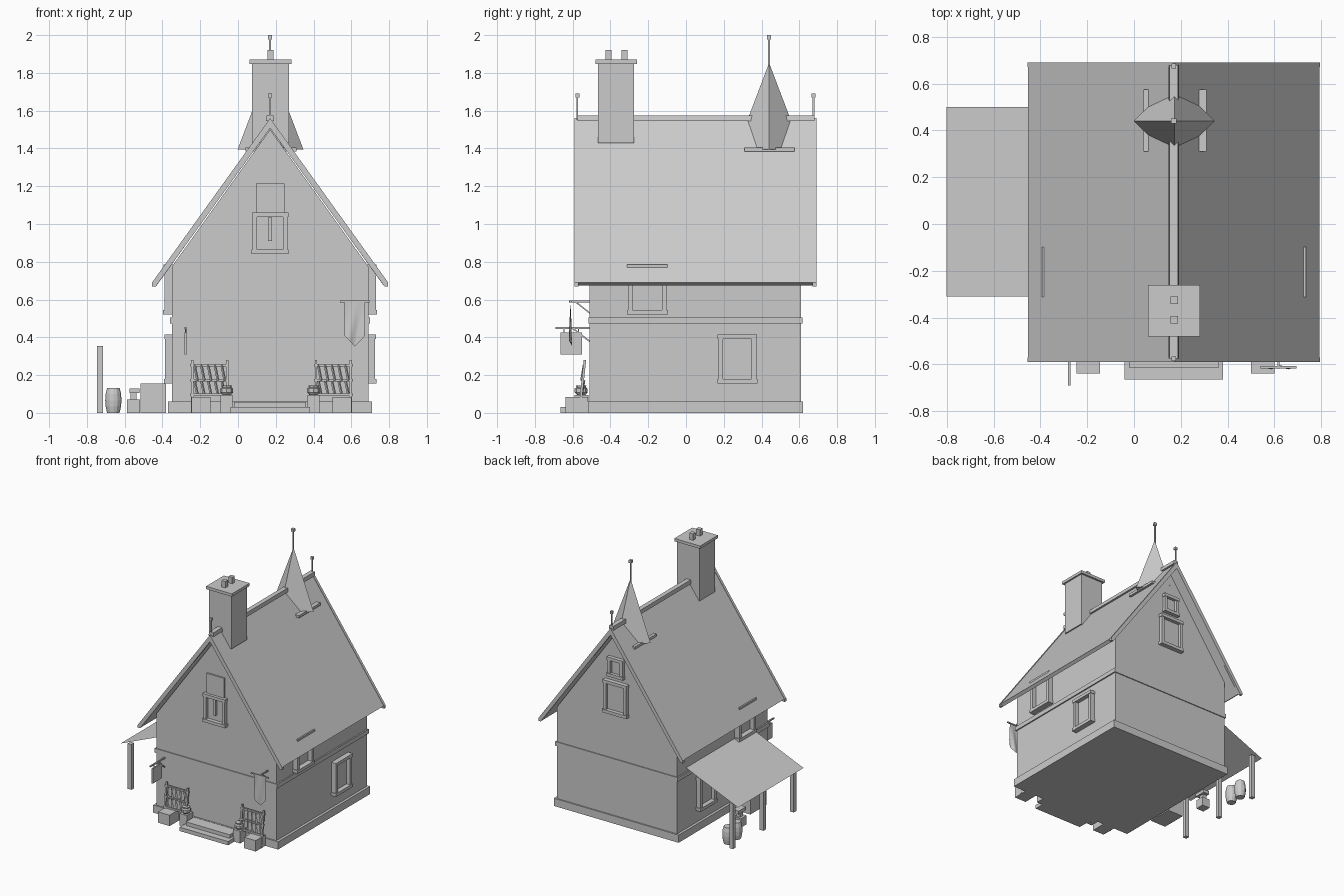
import bpy, bmesh, math
from mathutils import Vector

if "Cube" in bpy.data.objects:
    bpy.data.objects.remove(bpy.data.objects["Cube"])

grey = bpy.data.materials.new("plain_grey")
grey.diffuse_color = (0.6, 0.6, 0.6, 1)
grey.use_nodes = True
grey.node_tree.nodes["Principled BSDF"].inputs["Base Color"].default_value = grey.diffuse_color
CX = 0.17  # house centre line


def finish(name, bm):
    bmesh.ops.recalc_face_normals(bm, faces=bm.faces)
    me = bpy.data.meshes.new(name)
    bm.to_mesh(me)
    bm.free()
    ob = bpy.data.objects.new(name, me)
    bpy.context.collection.objects.link(ob)
    me.materials.append(grey)
    return ob


def box(name, x0, x1, y0, y1, z0, z1):
    bm = bmesh.new()
    bmesh.ops.create_cube(bm, size=1)
    for v in bm.verts:
        v.co = Vector(((x0 + x1) / 2 + v.co.x * (x1 - x0),
                       (y0 + y1) / 2 + v.co.y * (y1 - y0),
                       (z0 + z1) / 2 + v.co.z * (z1 - z0)))
    return finish(name, bm)


def prism(name, profile, y0, y1):
    """Extrude an (x, z) profile along y."""
    bm = bmesh.new()
    f = bm.faces.new([bm.verts.new((x, y0, z)) for x, z in profile])
    r = bmesh.ops.extrude_face_region(bm, geom=[f])
    for v in r["geom"]:
        if isinstance(v, bmesh.types.BMVert):
            v.co.y = y1
    return finish(name, bm)


def bar(name, a, b, w):
    """Square bar between two points."""
    a, b = Vector(a), Vector(b)
    bm = bmesh.new()
    bmesh.ops.create_cube(bm, size=1)
    q = (b - a).to_track_quat('Z', 'Y')
    for v in bm.verts:
        v.co = (a + b) / 2 + q @ Vector((v.co.x * w, v.co.y * w, v.co.z * (b - a).length))
    return finish(name, bm)


def lathe(name, rings, n, x, y, turn=0.0):
    """Stack of (radius, z) rings with n sides."""
    bm = bmesh.new()
    loops = []
    for r, z in rings:
        loops.append([bm.verts.new((x + r * math.cos(turn + 2 * math.pi * i / n),
                                    y + r * math.sin(turn + 2 * math.pi * i / n), z))
                      for i in range(n)])
    for lo, hi in zip(loops, loops[1:]):
        for i in range(n):
            j = (i + 1) % n
            bm.faces.new((lo[i], lo[j], hi[j], hi[i]))
    bm.faces.new(loops[0])
    bm.faces.new(loops[-1])
    return finish(name, bm)


def window(name, axis, side, wall, c, w, z0, z1, depth, f=0.024):
    """Frame, pane and sill on a wall; axis is the wall normal."""
    def part(n, a0, a1, h0, h1, d):
        d0, d1 = sorted((wall - side * 0.02, wall + side * d))
        if axis == 'x':
            box(name + n, d0, d1, a0, a1, h0, h1)
        else:
            box(name + n, a0, a1, d0, d1, h0, h1)
    a0, a1 = c - w / 2, c + w / 2
    part("_jamb_a", a0, a0 + f, z0, z1, depth)
    part("_jamb_b", a1 - f, a1, z0, z1, depth)
    part("_head", a0 - 0.004, a1 + 0.004, z1 - f, z1, depth + 0.004)
    part("_sill", a0 - 0.006, a1 + 0.006, z0, z0 + f, depth + 0.006)
    part("_pane", a0 + f, a1 - f, z0 + f, z1 - f, 0.006)


# Walls with gables, plinth and storey band
prism("walls", [(-0.35, 0.05), (0.69, 0.05), (0.69, 0.775), (CX, 1.50), (-0.35, 0.775)], -0.51, 0.61)
box("plinth", -0.37, 0.71, -0.52, 0.62, 0, 0.06)
box("storey_band", -0.36, 0.70, -0.517, 0.617, 0.472, 0.505)

# Roof slabs and bargeboards
for s, side in ((-1, "left"), (1, "right")):
    def slope(u, z):
        return (CX + s * u, z)
    prism("roof_" + side, [slope(0, 1.555), slope(0.622, 0.69), slope(0.60, 0.675), slope(0, 1.512)], -0.575, 0.675)
    for y0, y1, end in ((-0.59, -0.57, "front"), (0.67, 0.69, "back")):
        prism("bargeboard_%s_%s" % (side, end),
              [slope(0, 1.56), slope(0.625, 0.69), slope(0.625, 0.67), slope(0.605, 0.67), slope(0, 1.507)], y0, y1)

# Ridge cap with end finials
prism("ridge_cap", [(CX - 0.022, 1.545), (CX - 0.018, 1.575), (CX + 0.018, 1.575), (CX + 0.022, 1.545)], -0.575, 0.68)
for y in (-0.575, 0.675):
    bar("finial_rod", (CX, y, 1.55), (CX, y, 1.675), 0.008)
    box("finial_knob", CX - 0.01, CX + 0.01, y - 0.01, y + 0.01, 1.67, 1.69)

# Chimney
box("chimney", 0.075, 0.27, -0.465, -0.275, 1.43, 1.85)
box("chimney_cap", 0.06, 0.283, -0.48, -0.26, 1.848, 1.87)
for y in (-0.41, -0.325):
    box("chimney_pot", 0.155, 0.188, y - 0.016, y + 0.016, 1.865, 1.92)

# Spire on a slab that pokes out through the roof
box("spire_base", 0.04, 0.31, 0.31, 0.575, 1.385, 1.405)
lathe("spire", [(0.174, 1.395), (0.003, 1.845)], 4, CX + 0.002, 0.44)
bar("spire_rod", (CX, 0.44, 1.82), (CX, 0.44, 1.99), 0.01)
box("spire_knob", CX - 0.011, CX + 0.011, 0.429, 0.451, 1.978, 2.0)

# Side windows, the upper ones breaking through the eaves
for s, wall in ((-1, -0.35), (1, 0.69)):
    window("side_window_lower", 'x', s, wall, 0.272, 0.20, 0.155, 0.415, 0.036)
    window("side_window_upper", 'x', s, wall, -0.205, 0.205, 0.52, 0.785, 0.040)

# Gable windows
window("front_gable_window", 'y', -1, -0.51, CX, 0.185, 0.84, 1.06, 0.03)
box("front_gable_shutter", 0.095, 0.245, -0.522, -0.50, 1.05, 1.215)
box("front_window_bar", 0.159, 0.181, -0.535, -0.50, 0.91, 1.035)
window("back_gable_window", 'y', 1, 0.61, CX, 0.20, 0.86, 1.115, 0.03)
window("back_attic_window", 'y', 1, 0.61, CX, 0.13, 1.15, 1.30, 0.025)

# Front steps
box("lower_step", -0.04, 0.38, -0.665, -0.51, 0, 0.03)
box("upper_step", -0.02, 0.36, -0.615, -0.51, 0.03, 0.058)

# Racks with slanted slats, pots on stands, and crates either side of the door
for x0, xp, xc in ((-0.25, -0.06, -0.195), (0.405, 0.40, 0.55)):
    for x in (x0 + 0.008, x0 + 0.192):
        bar("rack_post", (x, -0.565, 0.0), (x, -0.535, 0.28), 0.013)
    for z in (0.095, 0.172, 0.252):
        y = -0.565 + 0.107 * z
        bar("rack_rail", (x0 - 0.003, y, z), (x0 + 0.203, y, z), 0.013)
    for z0, z1 in ((0.095, 0.172), (0.172, 0.252)):
        for i in range(5):
            x = x0 + 0.02 + i * 0.036
            bar("rack_slat", (x + 0.016, -0.553, z0), (x, -0.540, z1), 0.01)
    box("pot_stand", xp - 0.032, xp + 0.032, -0.59, -0.515, 0, 0.095)
    lathe("pot", [(0.022, 0.095), (0.034, 0.108), (0.034, 0.128), (0.025, 0.135), (0.028, 0.146)], 8, xp, -0.555)
    box("crate", xc - 0.05, xc + 0.05, -0.638, -0.52, 0, 0.085)

# Hanging sign
bar("sign_arm", (-0.277, -0.69, 0.45), (-0.277, -0.50, 0.45), 0.01)
bar("sign_brace", (-0.277, -0.60, 0.448), (-0.277, -0.505, 0.375), 0.008)
box("sign_board", -0.282, -0.272, -0.665, -0.55, 0.308, 0.425)
for y in (-0.645, -0.57):
    bar("sign_hanger", (-0.277, y, 0.42), (-0.277, y, 0.45), 0.005)

# Banner with a pointed hem and gentle folds
bar("banner_rod", (0.54, -0.612, 0.59), (0.695, -0.612, 0.59), 0.009)
bar("banner_arm", (0.618, -0.62, 0.59), (0.618, -0.50, 0.59), 0.009)
bar("banner_brace", (0.618, -0.585, 0.588), (0.618, -0.505, 0.525), 0.007)
bm = bmesh.new()
NX, NZ = 10, 8
grid = []
for i in range(NX + 1):
    u = i / NX
    hem = 0.352 + 0.055 * abs(2 * u - 1)
    grid.append([bm.verts.new((0.565 + 0.107 * u,
                               -0.612 + 0.009 * (j / NZ) * math.sin(u * 9 + j * 0.4),
                               0.59 + (hem - 0.59) * j / NZ)) for j in range(NZ + 1)])
for i in range(NX):
    for j in range(NZ):
        bm.faces.new((grid[i][j], grid[i + 1][j], grid[i + 1][j + 1], grid[i][j + 1]))
banner = finish("banner", bm)
for p in banner.data.polygons:
    p.use_smooth = True

# Lean-to: sloping sheet on three posts
bm = bmesh.new()
bm.faces.new([bm.verts.new(c) for c in ((-0.35, -0.31, 0.535), (-0.35, 0.50, 0.535),
                                        (-0.80, 0.50, 0.345), (-0.80, -0.31, 0.345))])
finish("lean_to_roof", bm)
for y in (-0.28, 0.095, 0.47):
    box("lean_to_post", -0.747, -0.715, y - 0.016, y + 0.016, 0, 0.355)

# Goods under the lean-to
for y in (0.32, 0.42):
    lathe("barrel", [(0.033, 0), (0.041, 0.035), (0.043, 0.065), (0.041, 0.10), (0.033, 0.132)], 12, -0.66, y)
box("anvil_block", -0.587, -0.52, 0.09, 0.16, 0, 0.07)
box("anvil_waist", -0.568, -0.538, 0.105, 0.145, 0.07, 0.105)
box("anvil_top", -0.575, -0.522, 0.08, 0.17, 0.105, 0.13)
box("wood_pile", -0.515, -0.38, -0.26, -0.06, 0, 0.155)
